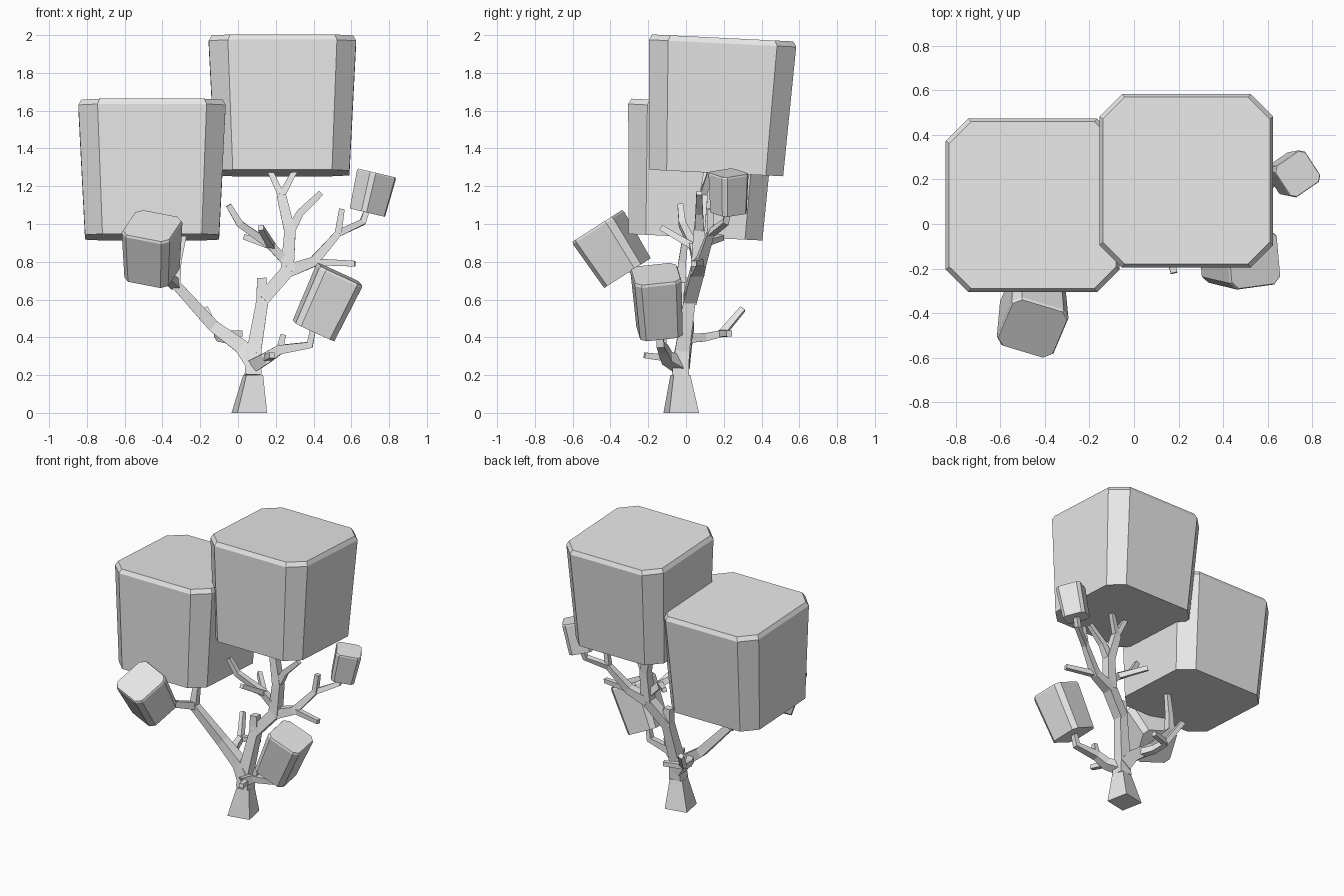
import bpy
import bmesh
from mathutils import Vector, Matrix
from math import radians, cos, sin

default_cube = bpy.data.objects.get("Cube")
if default_cube:
    bpy.data.objects.remove(default_cube, do_unlink=True)

# One plain grey for the whole tree
grey = bpy.data.materials.new("plain_grey")
grey.use_nodes = True
grey.diffuse_color = (0.8, 0.8, 0.8, 1)
grey.node_tree.nodes["Principled BSDF"].inputs["Base Color"].default_value = grey.diffuse_color

# Half widths of the wood, from the foot of the trunk to the twig tips
FOOT, TRUNK, BOUGH, BRANCH, TWIG, TIP = 0.08, 0.045, 0.035, 0.025, 0.018, 0.015

UP = Vector((0, 0, 1))
BACK = Vector((0, 1, 0))
LEFT = Vector((1, 0, 0))


def loft(name, rings):
    """Join matching rings of points into one closed, flat-shaded object."""
    bm = bmesh.new()
    loops = [[bm.verts.new(point) for point in ring] for ring in rings]
    for lower, upper in zip(loops, loops[1:]):
        for i in range(len(lower)):
            bm.faces.new((lower[i - 1], lower[i], upper[i], upper[i - 1]))
    bm.faces.new(loops[0])
    bm.faces.new(loops[-1])
    bmesh.ops.recalc_face_normals(bm, faces=bm.faces)
    mesh = bpy.data.meshes.new(name)
    bm.to_mesh(mesh)
    bm.free()
    mesh.materials.append(grey)
    part = bpy.data.objects.new(name, mesh)
    bpy.context.collection.objects.link(part)


def square_ring(centre, along, side, half):
    """Four corners of a square section facing along the limb."""
    across = side.cross(along).normalized() * half
    depth = along.cross(across).normalized() * half
    return [centre + across + depth, centre - across + depth,
            centre - across - depth, centre + across - depth]


def limb(name, thick, thin, *points):
    """Square limb through the points, tapering evenly from thick to thin."""
    overall = (points[-1] - points[0]).normalized()
    side = LEFT if abs(overall.y) > abs(overall.x) + abs(overall.z) else BACK
    last = len(points) - 1
    rings = []
    for i, point in enumerate(points):
        before = (point - points[max(i - 1, 0)]).normalized()
        after = (points[min(i + 1, last)] - point).normalized()
        half = thick + (thin - thick) * i / last
        rings.append(square_ring(point, (before + after).normalized(), side, half))
    loft(name, rings)


def twig(name, root, *step):
    """Short straight twig growing from a joint by the given step."""
    limb(name, TWIG, TIP, root, root + Vector(step))


def foliage(name, bottom, top, half, yaw):
    """Tapered block with chamfered corners and a narrow bevel round the top."""
    axis = (top - bottom).normalized()
    heading = Vector((cos(radians(yaw)), sin(radians(yaw)), 0))
    across = (heading - axis * heading.dot(axis)).normalized()
    depth = axis.cross(across)
    rings = []
    for level, scale in ((0, 0.91), (0.96, 1), (1, 0.96)):
        flat = half * scale
        chamfer = flat * 0.74
        ring = []
        for outward, along in ((across, depth), (depth, -across),
                               (-across, -depth), (-depth, across)):
            for end in (-chamfer, chamfer):
                ring.append(bottom.lerp(top, level) + outward * flat + along * end)
        rings.append(ring)
    loft(name, rings)


# Two large canopies, the lower one a shifted copy of the upper one
canopy_bottom = Vector((0.235, 0.16, 1.27))
canopy_top = Vector((0.235, 0.195, 1.985))
canopy_shift = Vector((-0.69, -0.11, -0.34))
foliage("upper_canopy", canopy_bottom, canopy_top, 0.39, 0)
foliage("lower_canopy", canopy_bottom + canopy_shift, canopy_top + canopy_shift, 0.39, 0)

# Three small foliage blocks, each sitting on the end of a limb
right_block = Vector((-0.455, -0.31, 0.74))
left_block = Vector((0.4, -0.14, 0.435))
back_block = Vector((0.685, 0.225, 1.06))
foliage("front_right_foliage", right_block, right_block + Vector((0, -0.16, 0.25)), 0.135, -23)
foliage("front_left_foliage", left_block, left_block + Vector((0.14, -0.02, 0.3)), 0.125, 5)
foliage("back_left_foliage", back_block, back_block + Vector((0.05, 0, 0.21)), 0.085, 33)

# Trunk, flared at the foot and ending in a broken stub
base = Vector((0.06, -0.025, 0))
waist = Vector((0.08, -0.03, 0.2))
fork = Vector((0.085, -0.02, 0.33))
elbow = Vector((0.13, 0.02, 0.6))
stub = Vector((0.125, 0.02, 0.715))
twisted = BACK - LEFT / 5
loft("trunk_foot", [square_ring(base, UP, twisted, FOOT),
                    square_ring(waist, UP, twisted, TRUNK)])
limb("trunk", TRUNK, BRANCH, waist, fork, elbow, stub)

# Main limb reaching to the left, where it divides
crotch = Vector((0.26, 0.06, 0.75))
shoulder = Vector((0.4, 0.08, 0.8))
wrist = Vector((0.53, 0.13, 0.95))
limb("main_limb", BOUGH, BOUGH, elbow, crotch)
limb("outer_limb", BOUGH, TWIG, crotch, shoulder, wrist)
limb("back_left_limb", TWIG, TIP, wrist, Vector((0.66, 0.21, 1.01)), back_block + UP / 50)
twig("wrist_twig", wrist, 0.02, 0, 0.13)
twig("shoulder_twig", shoulder, 0.22, -0.04, -0.01)

# Rising limb with two prongs under the upper canopy
rise = Vector((0.275, 0.07, 0.96))
crown = Vector((0.23, 0.09, 1.15))
limb("rising_limb", BOUGH, BRANCH, crotch, rise, crown)
twig("canopy_prong_right", crown, -0.06, 0.02, 0.13)
twig("canopy_prong_left", crown, 0.07, 0.04, 0.13)
limb("outer_branch", BRANCH, TIP, rise, Vector((0.33, 0.07, 1.06)), Vector((0.44, 0.07, 1.165)))

# Branch sweeping inward, with a twig to the front and one to the back
knuckle = Vector((0.18, 0.04, 0.88))
limb("inner_branch", BRANCH, TIP, crotch.lerp(rise, 0.2), knuckle,
     Vector((0.01, -0.02, 1)), Vector((-0.05, -0.03, 1.1)))
twig("inner_twig_front", knuckle, -0.06, -0.17, 0.1)
twig("inner_twig_back", knuckle, -0.14, 0.15, 0.05)

# Long limb to the right, feeding the lower canopy and the front right foliage
armpit = Vector((0.02, -0.01, 0.35))
bend = Vector((-0.13, 0.01, 0.46))
hand = Vector((-0.33, -0.03, 0.68))
limb("right_limb", TRUNK, BRANCH, waist.lerp(fork, 0.5), armpit, bend, hand)
limb("lower_canopy_prong", BRANCH, TIP, hand, Vector((-0.32, -0.02, 0.8)),
     Vector((-0.285, 0, 0.95)))
limb("front_right_limb", BRANCH, TIP, hand, Vector((-0.4, -0.2, 0.74)),
     right_block + UP / 50)

# Branch to the back, dividing into two twigs
back_fork = Vector((-0.11, 0.19, 0.42))
limb("back_branch", BRANCH, TWIG, armpit.lerp(bend, 0.4), Vector((-0.09, 0.1, 0.4)), back_fork)
twig("back_twig_long", back_fork, -0.06, 0.11, 0.13)
twig("back_twig_short", back_fork, 0.13, 0.04, 0)

# Low limb to the front left foliage, with two twigs
low_joint = Vector((0.15, -0.1, 0.29))
low_bend = Vector((0.22, -0.12, 0.335))
limb("front_left_limb", BOUGH, TIP, waist + UP / 20, low_joint, low_bend,
     Vector((0.38, -0.135, 0.36)), left_block + UP / 50)
twig("low_twig_up", low_bend, 0.02, 0, 0.08)
twig("low_twig_front", low_joint, 0.03, -0.12, 0.015)
